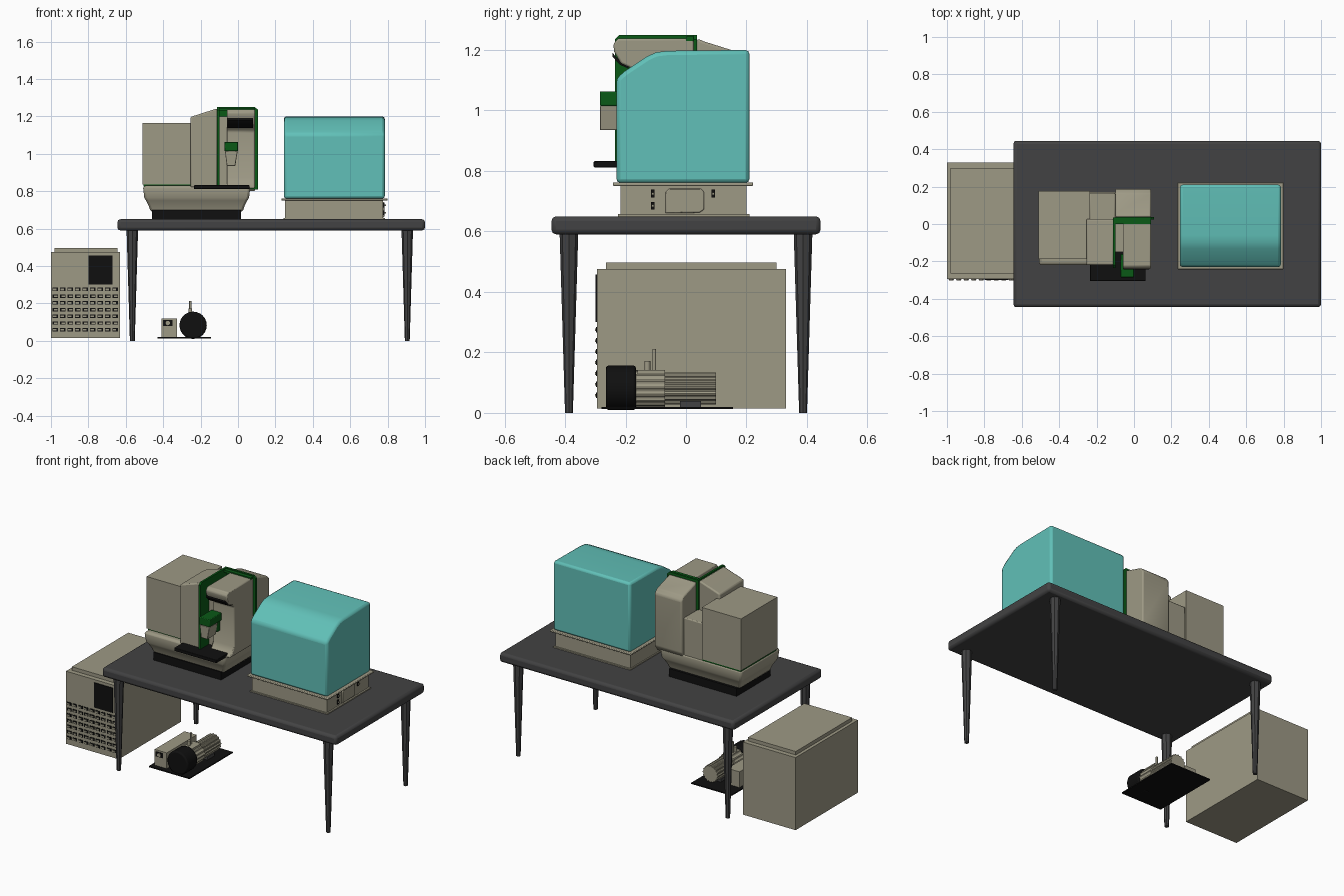
import bpy, bmesh, math
from mathutils import Vector

cube = bpy.data.objects.get("Cube")
if cube:
    bpy.data.objects.remove(cube)


def material(name, r, g, b):
    m = bpy.data.materials.new(name)
    m.use_nodes = True
    m.diffuse_color = (r, g, b, 1)
    m.node_tree.nodes["Principled BSDF"].inputs["Base Color"].default_value = (r, g, b, 1)
    return m


beige = material("warm beige", .34, .32, .235)
teal = material("turquoise", .12, .53, .48)
grey = material("dark grey", .055, .055, .056)
black = material("near black", .005, .005, .005)
green = material("deep green", .003, .1, .008)


def finish(name, bm, mat, bevel=0, segments=2):
    bmesh.ops.recalc_face_normals(bm, faces=bm.faces)
    mesh = bpy.data.meshes.new(name)
    bm.to_mesh(mesh)
    bm.free()
    obj = bpy.data.objects.new(name, mesh)
    bpy.context.collection.objects.link(obj)
    mesh.materials.append(mat)
    if bevel:
        mod = obj.modifiers.new("Bevel", "BEVEL")
        mod.width = bevel
        mod.segments = segments
        mod.limit_method = "ANGLE"
    bpy.ops.object.select_all(action="DESELECT")
    obj.select_set(True)
    bpy.context.view_layer.objects.active = obj
    bpy.ops.object.shade_smooth_by_angle(angle=math.radians(35))
    return obj


def loft(name, rings, mat, bevel=0):
    """Skin a list of equal-length point rings and cap both ends."""
    bm = bmesh.new()
    rows = [[bm.verts.new(p) for p in ring] for ring in rings]
    for low, high in zip(rows, rows[1:]):
        for i in range(len(low)):
            j = (i + 1) % len(low)
            bm.faces.new((low[i], low[j], high[j], high[i]))
    bm.faces.new(rows[0])
    bm.faces.new(rows[-1])
    return finish(name, bm, mat, bevel)


def rect(x, y, z):
    return [(x[0], y[0], z), (x[1], y[0], z), (x[1], y[1], z), (x[0], y[1], z)]


def box(name, x, y, z, mat, bevel=0):
    return loft(name, [rect(x, y, z[0]), rect(x, y, z[1])], mat, bevel)


def prism(name, profile, axis, span, mat, bevel=0):
    """Extrude a 2D profile along the x or y axis."""
    def place(a, b, t):
        return (t, a, b) if axis == "x" else (a, t, b)
    return loft(name, [[place(a, b, t) for a, b in profile] for t in span], mat, bevel)


def circle(cx, cz, radius, count, tooth=0):
    return [(cx + (radius - tooth * (i // 2 % 2)) * math.cos(math.tau * i / count),
             cz + (radius - tooth * (i // 2 % 2)) * math.sin(math.tau * i / count))
            for i in range(count)]


# Table with tapered legs
box("table_top", (-.645, 1), (-.445, .445), (.59, .65), grey, .016)
for side, x in (("right", -.565), ("left", .905)):
    for end, y in (("front", -.387), ("back", .387)):
        rings = [[(x + a - .0, y + b, z) for a, b in circle(0, 0, r, 8)]
                 for z, r in ((0, .013), (.6, .031))]
        loft(f"table_leg_{end}_{side}", rings, grey)

# Floor cabinet with stepped lid, display and vents
box("cabinet", (-1, -.63), (-.295, .33), (.015, .475), beige)
box("cabinet_lid", (-.98, -.645), (-.265, .3), (.475, .497), beige)
box("cabinet_display", (-.8, -.67), (-.3, -.29), (.3, .457), black)
for row in range(7):
    for col in range(9):
        x = -.992 + col * .04
        z = .05 + row * .036
        box("vent_slot", (x, x + .03), (-.298, -.29), (z, z + .018), black)
        shift = .009 if row % 2 else .003
        box("vent_louvre", (x + shift, x + shift + .018), (-.301, -.29),
            (z + .004, z + .013), beige)

# Vacuum pump on its floor plate
box("pump_plate", (-.43, -.145), (-.28, .155), (.013, .02), black)
box("pump_controller", (-.41, -.325), (-.25, .05), (.02, .12), beige)
box("controller_socket", (-.4, -.35), (-.254, -.25), (.08, .11), black)
prism("controller_knob", circle(-.375, .095, .012, 12), "y", (-.259, -.25), beige)
prism("pump_head", circle(-.24, .083, .073, 24), "y", (-.265, -.165), black, .008)
prism("pump_block", circle(-.24, .08, .062, 64, .005), "y", (-.165, -.07), beige)
prism("pump_motor", circle(-.24, .08, .053, 64, .005), "y", (-.07, .1), beige)
box("pump_saddle", (-.27, -.21), (-.16, -.07), (.125, .142), beige)
box("pump_foot", (-.28, -.2), (-.02, .05), (.02, .04), grey)
for label, y, r, top in (("filler", -.128, .01, .172), ("exhaust", -.105, .006, .212)):
    loft(label + "_pipe", [[(a, b, z) for a, b in circle(-.255, y, r, 12)]
                           for z in (.13, top)], beige)

# Turquoise covered instrument on a flanged plinth
prism("hood", [(-.23, .76), (-.23, 1.105), (-.205, 1.128), (-.13, 1.178), (-.1, 1.192),
               (-.06, 1.197), (.21, 1.2), (.21, .76)], "x", (.245, .785), teal, .014)
box("plinth", (.25, .775), (-.217, .2), (.655, .755), beige)
box("plinth_flange", (.232, .8), (-.242, .222), (.75, .762), beige, .004)
box("plinth_skirt", (.243, .785), (-.225, .21), (.65, .657), beige)
prism("side_port", [(-.068, .66), (-.068, .73), (-.055, .742), (.048, .742),
                    (.06, .73), (.06, .672), (.045, .662)], "x", (.77, .782), beige, .004)
for y, z in ((-.11, .685), (-.11, .725), (.09, .725)):
    box("side_socket", (.77, .783), (y - .006, y + .006), (z - .013, z + .013), black)
    box("side_plug", (.77, .79), (y - .004, y + .004), (z - .004, z + .004), beige)

# Analyser base, flaring up from a dark foot
box("analyser_foot", (-.46, .015), (-.19, .15), (.65, .7), black)
stages = [(.69, .04), (.725, .028), (.75, .015), (.765, .006), (.815, 0), (.83, .004)]
loft("analyser_base", [rect((-.507 + d, .065 - d), (-.22 + d, .172 - d), z)
                       for z, d in stages], beige, .012)

# Analyser rear box and centre housing
box("rear_box_gasket", (-.505, -.235), (-.182, .172), (.826, .836), green)
box("rear_box", (-.51, -.235), (-.187, .177), (.836, 1.165), beige)
prism("centre_housing", [(-.255, .82), (-.255, 1.195), (-.235, 1.203), (-.11, 1.243),
                         (-.11, .82)], "y", (-.22, .027), beige, .008)
box("centre_back", (-.237, -.1), (.02, .167), (.81, 1.06), beige, .006)

# Green gaskets around the source
prism("gasket_side", [(-.235, .815), (-.235, 1.235), (-.22, 1.25), (.036, 1.25),
                      (.036, .815)], "x", (-.112, -.099), green)
prism("gasket_back", [(-.1, .81), (-.1, 1.25), (.09, 1.25), (.107, 1.235),
                      (.107, .81)], "y", (.024, .037), green)
box("gasket_top", (-.1, .09), (.0, .03), (1.23, 1.245), green)

# Rear housing with a sloping top
prism("rear_housing", [(.037, .8), (.037, 1.238), (.06, 1.228), (.165, 1.195),
                       (.187, 1.17), (.187, .84), (.16, .8)],
      "x", (-.1, .092), beige, .008)

# Source tower with an overhanging head
prism("source_tower", [(.025, .815), (.025, 1.238), (-.225, 1.238), (-.24, 1.22),
                       (-.238, 1.195), (-.215, 1.155), (-.18, 1.14), (-.165, 1.12),
                       (-.165, .87), (-.185, .835), (-.21, .815)],
      "x", (-.06, .09), beige, .006)
box("source_wall", (-.1, -.055), (-.15, .025), (.815, 1.2), beige)
prism("head_display", [(-.243, 1.19), (-.243, 1.178), (-.22, 1.152), (-.19, 1.138),
                       (-.19, 1.146), (-.214, 1.16)], "x", (-.055, .08), black)

# Spray probe and drip tray
box("probe_cap", (-.073, .0), (-.285, -.16), (1.015, 1.063), green, .004)
prism("probe_body", [(-.07, 1.015), (-.002, 1.015), (-.015, .935), (-.06, .935)],
      "y", (-.285, -.2), beige, .003)
box("probe_mount", (-.06, -.01), (-.2, -.16), (.95, 1.03), green)
box("drip_tray", (-.235, .062), (-.305, -.1), (.812, .832), black, .003)
